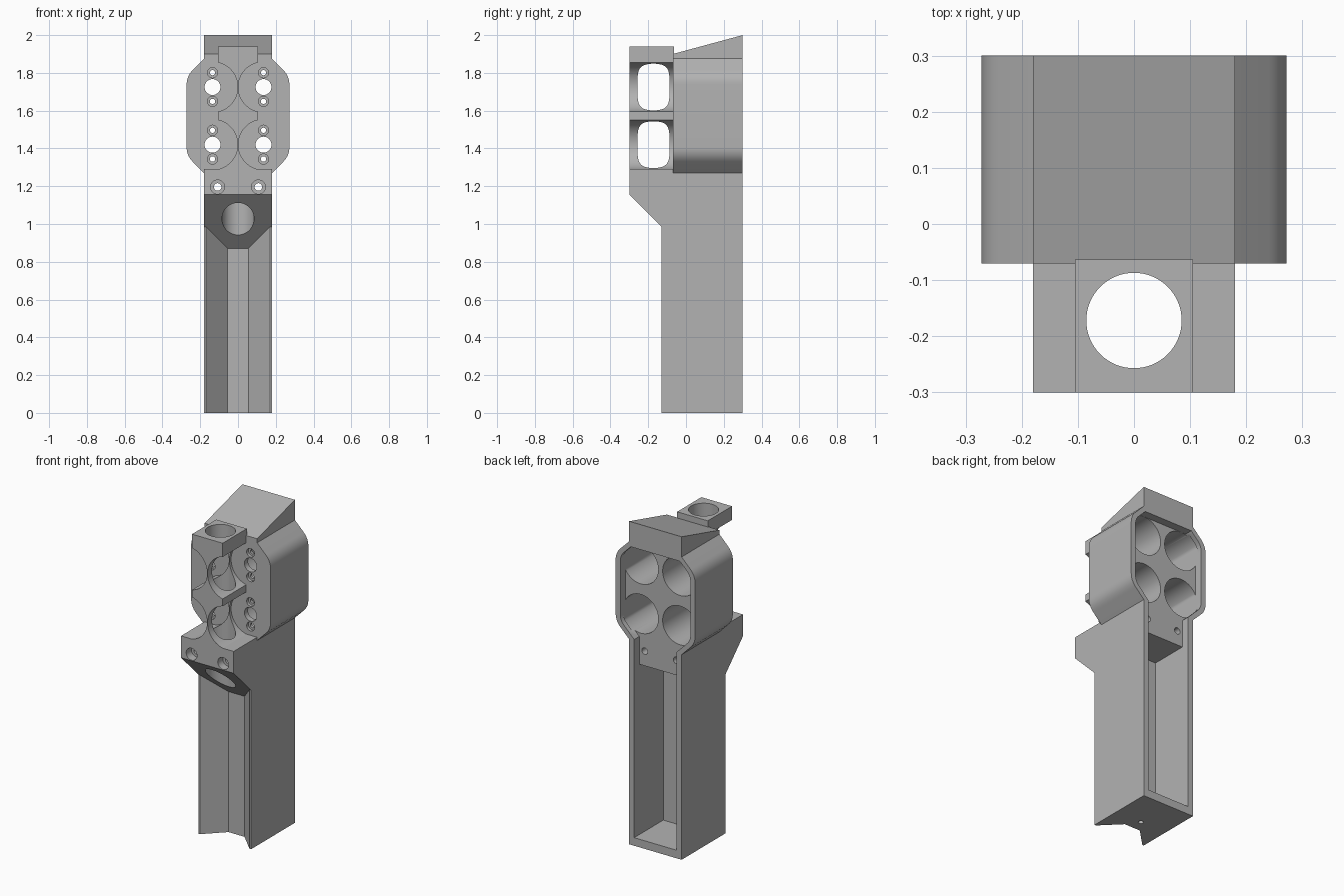
import bpy, bmesh
from math import cos, sin, pi

if "Cube" in bpy.data.objects:
    bpy.data.objects.remove(bpy.data.objects["Cube"], do_unlink=True)

grey = bpy.data.materials.new("plain_grey")
grey.use_nodes = True
colour = (0.45, 0.45, 0.45, 1)
grey.diffuse_color = colour
grey.node_tree.nodes["Principled BSDF"].inputs["Base Color"].default_value = colour

PLACE = {"x": lambda p, t: (t, p[0], p[1]),
         "y": lambda p, t: (p[0], t, p[1]),
         "z": lambda p, t: (p[0], p[1], t)}


def prism(name, pts, axis, start, end):
    """Extrude a 2D outline along an axis; end may depend on the point."""
    top = end if callable(end) else (lambda p: end)
    bm = bmesh.new()
    low = [bm.verts.new(PLACE[axis](p, start)) for p in pts]
    high = [bm.verts.new(PLACE[axis](p, top(p))) for p in pts]
    bm.faces.new(low)
    bm.faces.new(high)
    for i in range(len(pts)):
        j = (i + 1) % len(pts)
        bm.faces.new((low[i], low[j], high[j], high[i]))
    bmesh.ops.recalc_face_normals(bm, faces=bm.faces)
    mesh = bpy.data.meshes.new(name)
    bm.to_mesh(mesh)
    bm.free()
    mesh.materials.append(grey)
    ob = bpy.data.objects.new(name, mesh)
    bpy.context.collection.objects.link(ob)
    return ob


def rect(u0, u1, v0, v1):
    return [(u0, v0), (u1, v0), (u1, v1), (u0, v1)]


def circle(u, v, r, n=48):
    return [(u + r * cos(2 * pi * i / n), v + r * sin(2 * pi * i / n)) for i in range(n)]


def mirrored(half):
    return half + [(-x, v) for x, v in reversed(half)]


def fillet(a, c, b, d, n=8):
    """Round corner c between neighbours a and b."""
    def toward(q):
        l = ((q[0] - c[0]) ** 2 + (q[1] - c[1]) ** 2) ** 0.5
        return [c[k] + (q[k] - c[k]) * d / l for k in (0, 1)]
    s, e = toward(a), toward(b)
    return [tuple((1 - t) ** 2 * s[k] + 2 * t * (1 - t) * c[k] + t * t * e[k] for k in (0, 1))
            for t in [i / n for i in range(n + 1)]]


def shell(z0, z1, x0, x1, w, low, high, d):
    """Octagonal outline with rounded outer corners."""
    a, b, c, e = (x0, z0), (w, low), (w, high), (x1, z1)
    return mirrored([a] + fillet(a, b, c, d) + fillet(b, c, e, d) + [e])


def combine(target, other, operation):
    mod = target.modifiers.new("join", "BOOLEAN")
    mod.object, mod.operation, mod.solver = other, operation, "EXACT"
    bpy.context.view_layer.update()
    graph = bpy.context.evaluated_depsgraph_get()
    mesh = bpy.data.meshes.new_from_object(target.evaluated_get(graph))
    target.modifiers.clear()
    target.data = mesh
    bpy.data.objects.remove(other, do_unlink=True)


def cut(target, *args):
    combine(target, prism("cutter", *args), "DIFFERENCE")


SIDES = (-1, 1)
BAYS = [(s * 0.135, z) for s in SIDES for z in (1.42, 1.725)]

# Handle column with front block and wedge top
body = prism("housing", [(-0.3, 0), (0.3, 0), (0.3, 2), (-0.07, 1.9),
                         (-0.07, 1.29), (-0.3, 1.29)], "x", -0.18, 0.18)

# Front groove and sloped underside of the block
groove = mirrored([(0.2, -0.35), (0.2, -0.13), (0.17, -0.13), (0.055, -0.015)])
cut(body, groove, "z", -0.1, lambda p: 0.855 - p[1])

# Wide head
head = prism("head", shell(1.27, 1.875, 0.18, 0.18, 0.272, 1.362, 1.783, 0.045),
             "y", -0.07, 0.3)
combine(body, head, "UNION")

# Front spine scooped by four round bays
spine = prism("spine", rect(-0.105, 0.105, 1.2, 1.94), "x", 0, 1)
bpy.data.objects.remove(spine, do_unlink=True)
spine = prism("spine", rect(-0.105, 0.105, 1.2, 1.94), "y", -0.3, -0.063)
for x, z in BAYS:
    cut(spine, circle(x, z, 0.1335, 64), "y", -0.4, 0)
combine(body, spine, "UNION")

# Vertical bore through spine and block
cut(body, circle(0, -0.172, 0.085, 64), "z", 0.6, 2.1)

# Rear lid recess, then the long compartment
cut(body, shell(1.277, 1.845, 0.145, 0.168, 0.24, 1.372, 1.773, 0.035), "y", 0.25, 0.4)
cut(body, rect(-0.145, 0.145, 1.05, 1.32), "y", 0.25, 0.4)
cut(body, rect(-0.145, 0.145, 0.05, 1.105), "y", 0.015, 0.4)

# Rear pockets with sensor and screw holes in their front wall
for x, z in BAYS:
    pocket = [(max(-0.24, min(0.24, u)), v) for u, v in circle(x, z, 0.12, 64)]
    cut(body, pocket, "y", -0.035, 0.27)
    cut(body, circle(x, z, 0.042), "y", -0.1, 0)
    for dz in (-0.076, 0.076):
        cut(body, circle(x, z + dz, 0.027, 24), "y", -0.1, -0.052)
        cut(body, circle(x, z + dz, 0.014, 24), "y", -0.1, 0)

# Screw holes through the front block
for s in SIDES:
    cut(body, circle(s * 0.108, 1.196, 0.037, 32), "y", -0.4, -0.25)
    cut(body, circle(s * 0.108, 1.196, 0.02, 32), "y", -0.4, 0.4)

# Small hole in the base
cut(body, circle(0, 0.06, 0.015, 24), "z", -0.1, 0.1)

bpy.ops.object.select_all(action="DESELECT")
body.select_set(True)
bpy.context.view_layer.objects.active = body
bpy.ops.object.shade_smooth_by_angle(angle=0.5)
